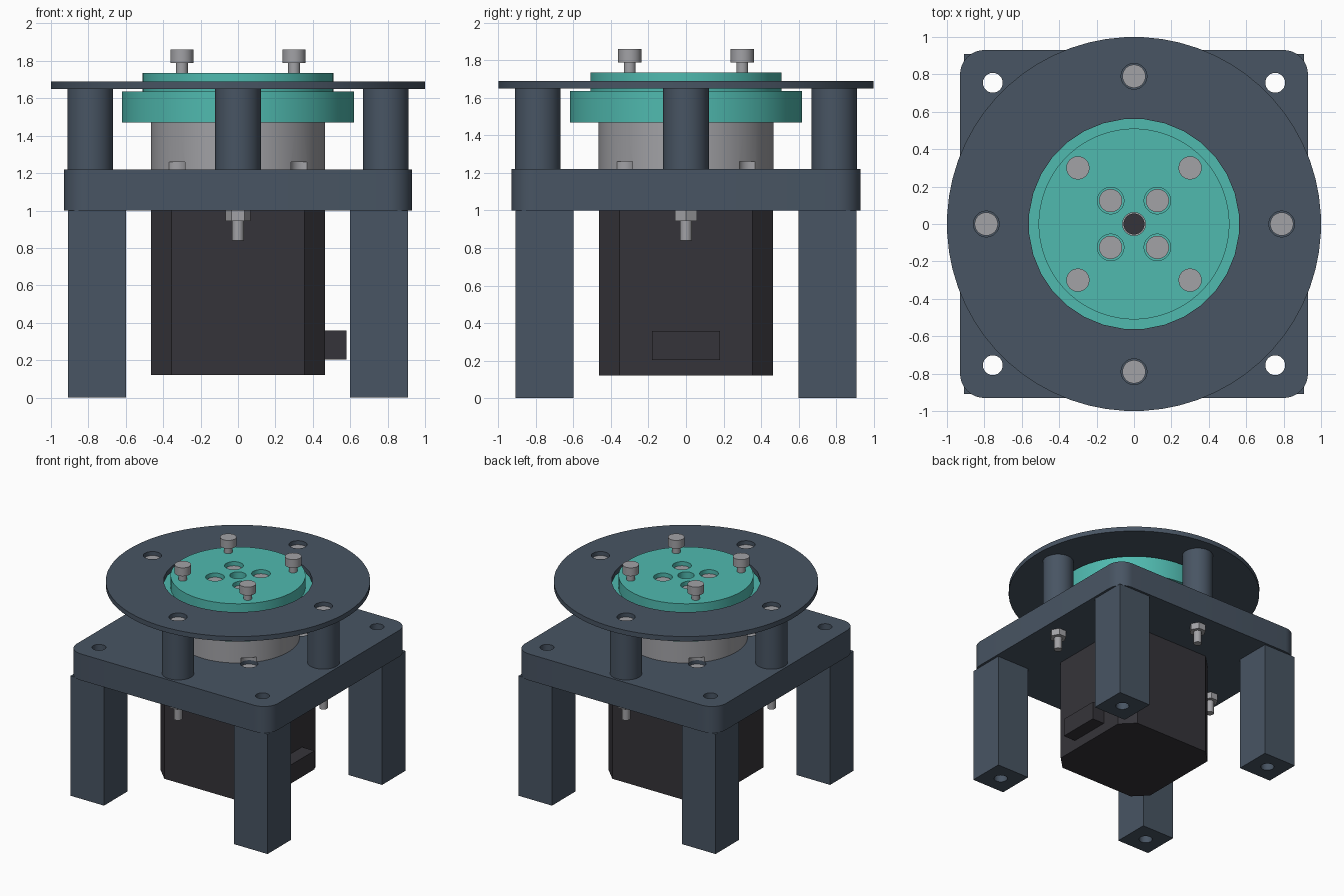
import bpy, bmesh, math
from mathutils import Matrix

cube = bpy.data.objects.get("Cube")
if cube:
    bpy.data.objects.remove(cube, do_unlink=True)


def material(name, rgb):
    m = bpy.data.materials.new(name)
    m.use_nodes = True
    m.diffuse_color = (*rgb, 1)
    m.node_tree.nodes["Principled BSDF"].inputs["Base Color"].default_value = (*rgb, 1)
    return m


SLATE = material("slate blue", (0.065, 0.09, 0.125))
TEAL = material("teal", (0.08, 0.49, 0.43))
STEEL = material("steel grey", (0.36, 0.36, 0.38))
BLACK = material("motor black", (0.036, 0.034, 0.041))

CROSS = [(0.79, 0), (0, 0.79), (-0.79, 0), (0, -0.79)]


def corners(d):
    return [(x, y) for x in (-d, d) for y in (-d, d)]


def finish(bm, name, mat):
    mesh = bpy.data.meshes.new(name)
    bm.to_mesh(mesh)
    bm.free()
    ob = bpy.data.objects.new(name, mesh)
    bpy.context.collection.objects.link(ob)
    mesh.materials.append(mat)
    smooth(ob)
    return ob


def smooth(ob):
    bpy.ops.object.select_all(action='DESELECT')
    ob.select_set(True)
    bpy.context.view_layer.objects.active = ob
    bpy.ops.object.shade_smooth_by_angle(angle=math.radians(35))


def add_cyl(bm, r, z0, z1, at=(0, 0), sides=64):
    # half-step turn puts the corners of a hexagon on the x axis
    turn = Matrix.Rotation(math.pi / sides, 4, 'Z')
    move = Matrix.Translation((at[0], at[1], (z0 + z1) / 2))
    bmesh.ops.create_cone(bm, cap_ends=True, segments=sides, radius1=r, radius2=r,
                          depth=z1 - z0, matrix=move @ turn)


def cyl(name, mat, r, z0, z1, at=(0, 0), sides=64):
    bm = bmesh.new()
    add_cyl(bm, r, z0, z1, at, sides)
    return finish(bm, name, mat)


def box(name, mat, size, centre, corner=0, segments=1):
    """Box whose upright edges may be chamfered or rounded."""
    bm = bmesh.new()
    bmesh.ops.create_cube(bm, size=1, matrix=Matrix.Translation(centre)
                          @ Matrix.Diagonal((*size, 1)))
    if corner:
        upright = [e for e in bm.edges
                   if abs(e.verts[0].co.z - e.verts[1].co.z) > size[2] / 2]
        bmesh.ops.bevel(bm, geom=upright, offset=corner, segments=segments,
                        affect='EDGES', profile=0.5)
    return finish(bm, name, mat)


def drill(ob, holes):
    """Cut round holes, each given as (radius, z0, z1, position)."""
    bm = bmesh.new()
    for r, z0, z1, at in holes:
        add_cyl(bm, r, z0, z1, at, 32)
    cutter = finish(bm, "hole_cutter", ob.data.materials[0])
    cutter.hide_render = True
    mod = ob.modifiers.new("holes", 'BOOLEAN')
    mod.operation = 'DIFFERENCE'
    mod.solver = 'EXACT'
    mod.object = cutter
    bpy.ops.object.select_all(action='DESELECT')
    bpy.context.view_layer.objects.active = ob
    ob.select_set(True)
    bpy.ops.object.modifier_move_to_index(modifier=mod.name, index=0)
    bpy.ops.object.modifier_apply(modifier=mod.name)
    bpy.data.objects.remove(cutter, do_unlink=True)
    smooth(ob)


def screw(name, at, tip, neck, top):
    """Cap screw: shank from tip to neck, head from neck to top."""
    bm = bmesh.new()
    add_cyl(bm, 0.032, tip, neck, at, 24)
    add_cyl(bm, 0.062, neck, top, at, 32)
    return finish(bm, name, STEEL)


# Legs with a hole running up each one
for at in corners(0.755):
    leg = box("leg", SLATE, (0.31, 0.31, 1.0), (*at, 0.5))
    drill(leg, [(0.053, -0.1, 1.1, at)])

# Base plate with leg holes, spacer bolt holes and sunk motor screw holes
plate = box("base_plate", SLATE, (1.86, 1.86, 0.22), (0, 0, 1.11), 0.13, 10)
drill(plate, [(0.053, 0.9, 1.3, p) for p in corners(0.755)]
      + [(0.066, 1.1, 1.3, p) for p in corners(0.345)])
for at in corners(0.345):
    screw("motor_screw", at, 1.02, 1.12, 1.19)

# Motor with its connector, gearbox and shaft
box("motor_body", BLACK, (0.93, 0.93, 0.88), (0, 0, 0.56), 0.11)
box("motor_connector", BLACK, (0.13, 0.36, 0.155), (0.515, 0, 0.28))
gearbox = cyl("gearbox", STEEL, 0.466, 1.22, 1.48)
drill(gearbox, [(0.066, 1.1, 1.26, p) for p in corners(0.345)])
cyl("motor_shaft", BLACK, 0.056, 1.47, 1.6, sides=32)

# Turning hub: wide flange below, smaller face disc above
flange = cyl("hub_flange", TEAL, 0.62, 1.47, 1.636)
drill(flange, [(0.062, 1.4, 1.7, (0, 0))])
disc = cyl("hub_disc", TEAL, 0.51, 1.636, 1.735)
drill(disc, [(0.062, 1.6, 1.8, (0, 0))]
      + [(0.071, 1.65, 1.8, p) for p in corners(0.125)])
for at in corners(0.125):
    screw("hub_screw", at, 1.6, 1.645, 1.705)
for at in corners(0.3):
    screw("raised_screw", at, 1.68, 1.79, 1.86)

# Top ring
ring = cyl("top_ring", SLATE, 1.0, 1.65, 1.69)
drill(ring, [(0.563, 1.6, 1.75, (0, 0))] + [(0.069, 1.6, 1.75, p) for p in CROSS])

# Spacer columns, each held by a long bolt and a hexagon nut
for at in CROSS:
    column = cyl("spacer_column", SLATE, 0.122, 1.22, 1.65, at, 48)
    drill(column, [(0.069, 1.58, 1.7, at)])
    screw("spacer_bolt", at, 0.84, 1.575, 1.66)
    bm = bmesh.new()
    add_cyl(bm, 0.067, 0.945, 1.0, at, 6)
    finish(bm, "hex_nut", STEEL)
